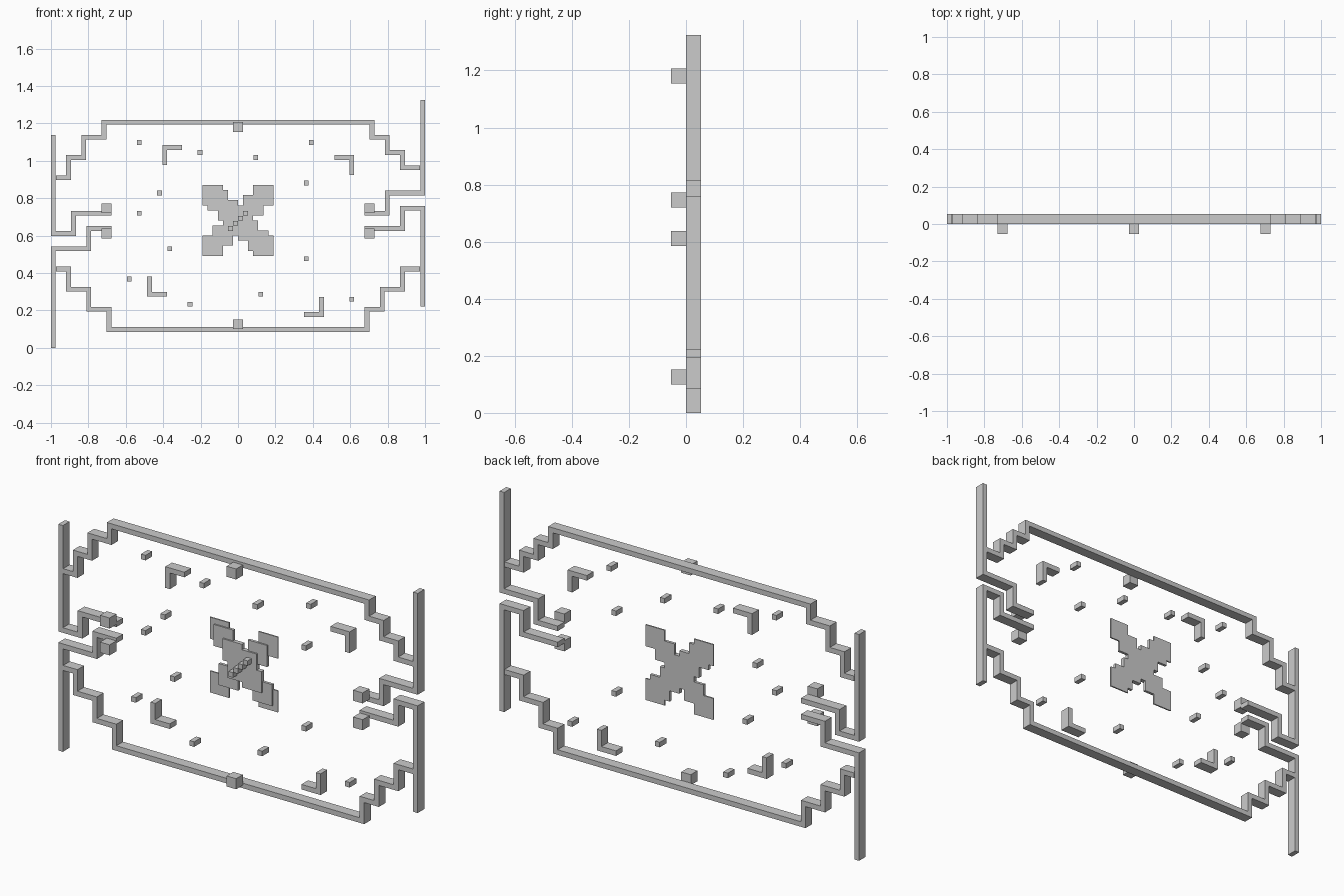
import bpy, bmesh
from mathutils import Vector

if "Cube" in bpy.data.objects:
    bpy.data.objects.remove(bpy.data.objects["Cube"])

U, H, D = 0.02705, 0.0127, 0.053    # grid pitch, half bar width, depth


def pos(g):
    """Grid cell -> (x, z) centre."""
    return Vector(((g[0] - 36.5) * U, (g[1] + 0.6) * U))


def finish(name, bm):
    bmesh.ops.recalc_face_normals(bm, faces=bm.faces)
    me = bpy.data.meshes.new(name)
    bm.to_mesh(me)
    bm.free()
    bpy.context.collection.objects.link(bpy.data.objects.new(name, me))


def extrude_outline(name, outline, y0, y1):
    bm = bmesh.new()
    face = bm.faces.new([bm.verts.new((p[0], y0, p[1])) for p in outline])
    ext = bmesh.ops.extrude_face_region(bm, geom=[face])
    moved = [v for v in ext["geom"] if isinstance(v, bmesh.types.BMVert)]
    bmesh.ops.translate(bm, verts=moved, vec=(0, y1 - y0, 0))
    finish(name, bm)


def box(name, x, z, half, y0, y1):
    extrude_outline(name, [(x - half, z - half), (x + half, z - half),
                           (x + half, z + half), (x - half, z + half)], y0, y1)


def ribbon(name, cells):
    """Right-angled bar with mitred corners following grid cells."""
    p = [pos(c) for c in cells]
    d = [(b - a).normalized() for a, b in zip(p, p[1:])]
    p[0] -= d[0] * H
    p[-1] += d[-1] * H
    n = [Vector((-v.y, v.x)) for v in d]
    off = [n[0]] + [a + b for a, b in zip(n, n[1:])] + [n[-1]]
    left = [a + o * H for a, o in zip(p, off)]
    right = [a - o * H for a, o in zip(p, off)]
    extrude_outline(name, left + right[::-1], 0, D)


# Stepped border, side posts and hooks
ribbon("upper_border", [(1, 33), (3, 33), (3, 37), (6, 37), (6, 41), (10, 41), (10, 44),
                        (63, 44), (63, 41), (66, 41), (66, 38), (69, 38), (69, 35), (72, 35)])
ribbon("lower_border", [(1, 15), (3, 15), (3, 11), (7, 11), (7, 7), (11, 7), (11, 3),
                        (62, 3), (62, 7), (65, 7), (65, 11), (69, 11), (69, 15), (72, 15)])
ribbon("left_upper_post", [(0, 41), (0, 22), (4, 22), (4, 26), (11, 26)])
ribbon("left_lower_post", [(11, 23), (7, 23), (7, 19), (0, 19), (0, -0.13)])
ribbon("right_upper_post", [(73, 47.9), (73, 30), (66, 30), (66, 26), (62, 26)])
ribbon("right_lower_post", [(62, 23), (69, 23), (69, 27), (73, 27), (73, 8)])

# Raised blocks on the front
for x, z in [(0, 1.181), (0, 0.126), (-0.704, 0.746), (-0.704, 0.611),
             (0.704, 0.746), (0.704, 0.611)]:
    box("raised_block", x, z, 0.0265, -D, 0)

# Corner brackets
for cells in [[(22, 36), (22, 39), (25, 39)], [(56, 37), (59, 37), (59, 34)],
              [(19, 13), (19, 10), (22, 10)], [(50, 6), (53, 6), (53, 9)]]:
    ribbon("corner_bracket", cells)

# Scattered dots
for c in [(17, 40), (29, 38), (40, 37), (51, 40), (50, 32), (21, 30), (17, 26),
          (23, 19), (15, 13), (27, 8), (41, 10), (50, 17), (59, 9)]:
    x, z = pos(c)
    box("dot", x, z, H, 0, D)

# Central cross of overlapping thin plates, stepping forward to the middle
for s in (1, -1):
    for t in (1, -1):
        steps = (5, 3, 1) if s == t else (5, 4, 2)
        for k, y0 in zip(steps, (0.046, 0.039, 0.031)):
            box("cross_plate", s * k * U, 0.681 + t * k * U, 2 * U, y0, D)

# Diagonal of small cubes at the centre
for k in range(4):
    x, z = pos((35 + k, 23 + k))
    box("centre_cube", x, z, H, 0, D - 0.001)
